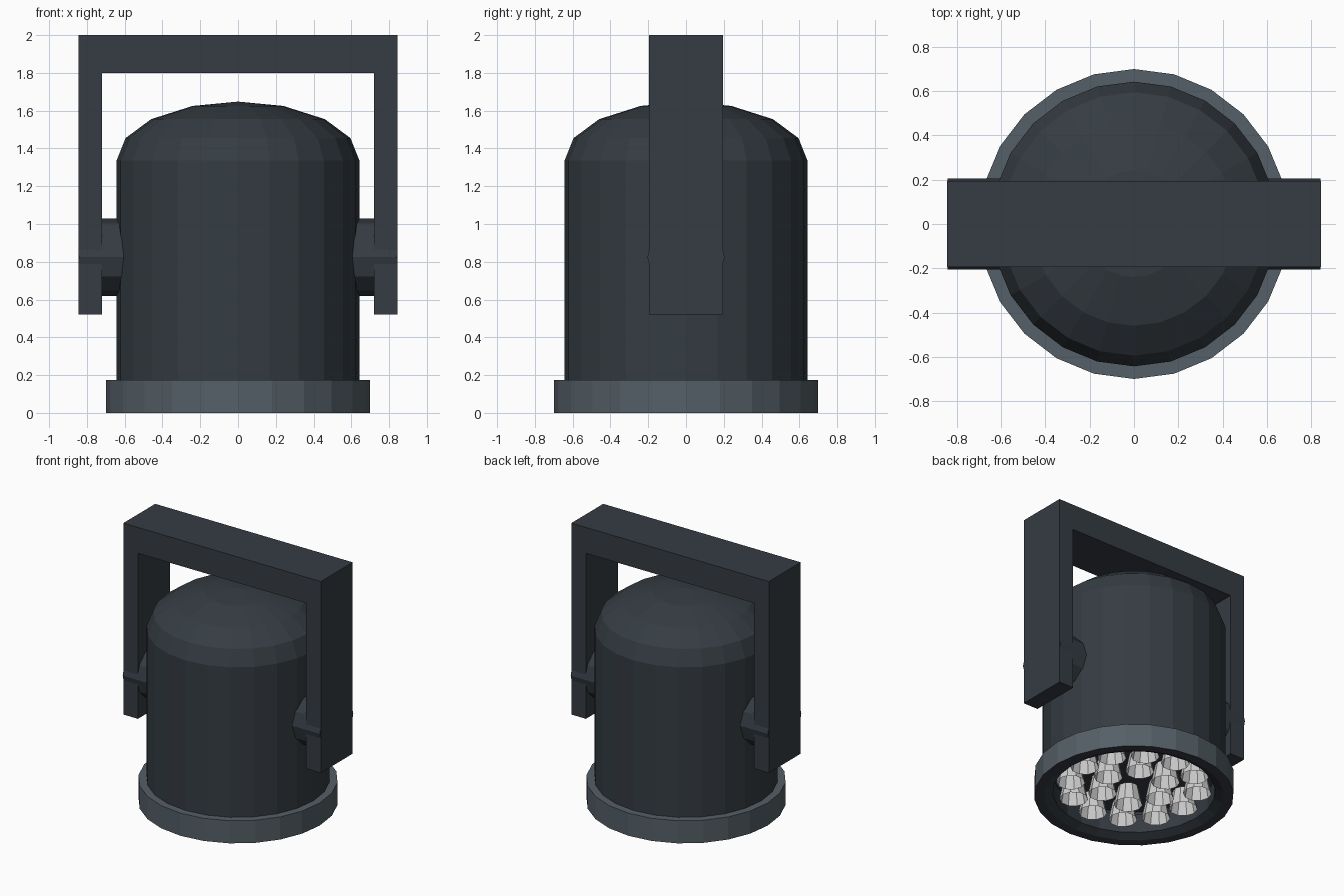
import bpy, bmesh
from math import cos, sin, pi

if "Cube" in bpy.data.objects:
    bpy.data.objects.remove(bpy.data.objects["Cube"])


def material(name, rgb):
    m = bpy.data.materials.new(name)
    m.diffuse_color = (*rgb, 1)
    m.use_nodes = True
    m.node_tree.nodes["Principled BSDF"].inputs["Base Color"].default_value = m.diffuse_color
    return m


DARK = material("dark_paint", (0.035, 0.045, 0.055))
TRIM = material("trim_paint", (0.09, 0.115, 0.135))
SILVER = material("reflector_silver", (0.6, 0.6, 0.6))


def finish(bm, name, mat, recalc=True):
    if recalc:
        bmesh.ops.recalc_face_normals(bm, faces=bm.faces)
    me = bpy.data.meshes.new(name)
    bm.to_mesh(me)
    bm.free()
    me.materials.append(mat)
    ob = bpy.data.objects.new(name, me)
    bpy.context.collection.objects.link(ob)
    return ob


def lathe(bm, profile, sides, cx=0, cy=0, closed=False):
    """Revolve (radius, z) points about a vertical axis at cx, cy."""
    rings = []
    for r, z in profile:
        if r == 0:
            rings.append([bm.verts.new((cx, cy, z))] * sides)
        else:
            rings.append([bm.verts.new((cx + r * cos(2 * pi * i / sides),
                                        cy + r * sin(2 * pi * i / sides), z))
                          for i in range(sides)])
    pairs = list(zip(rings, rings[1:]))
    if closed:
        pairs.append((rings[-1], rings[0]))
    for a, b in pairs:
        for i in range(sides):
            j = (i + 1) % sides
            bm.faces.new(dict.fromkeys((a[i], a[j], b[j], b[i])))


def prism(name, outline, axis_point, depth, mat):
    """Extrude a closed 2D outline along depth."""
    bm = bmesh.new()
    face = bm.faces.new([bm.verts.new(axis_point(u, v)) for u, v in outline])
    ext = bmesh.ops.extrude_face_region(bm, geom=[face])
    bmesh.ops.translate(bm, vec=depth,
                        verts=[v for v in ext["geom"] if isinstance(v, bmesh.types.BMVert)])
    return finish(bm, name, mat)


# Domed lamp housing, closed below by the recessed reflector plate
bm = bmesh.new()
lathe(bm, [(0, 0.21), (0.6, 0.21), (0.6, 0.15), (0.643, 0.15), (0.643, 1.335),
           (0.595, 1.455), (0.46, 1.555), (0.24, 1.625), (0, 1.648)], 24)
finish(bm, "lamp_housing", DARK)

# Front ring with a chamfered inner lip
bm = bmesh.new()
lathe(bm, [(0.63, 0.175), (0.7, 0.175), (0.7, 0), (0.63, 0), (0.57, 0.03), (0.57, 0.175)],
      24, closed=True)
ring = finish(bm, "front_ring", TRIM)
ring.data.materials.append(DARK)
for p in ring.data.polygons:
    if p.normal.z < -0.3 or p.center.xy.length < 0.59:
        p.material_index = 1

# Reflector cups: six inside, twelve outside
bm = bmesh.new()
for count, radius in ((6, 0.235), (12, 0.45)):
    for k in range(count):
        a = 2 * pi * k / count
        lathe(bm, [(0.1, 0.06), (0.072, 0.2), (0, 0.2), ], 10, radius * cos(a), radius * sin(a))
finish(bm, "reflector_cups", SILVER)

# Mounting yoke
prism("mounting_yoke",
      [(-0.845, 0.52), (-0.72, 0.52), (-0.72, 1.8), (0.72, 1.8), (0.72, 0.52),
       (0.845, 0.52), (0.845, 2), (-0.845, 2)],
      lambda u, v: (u, -0.195, v), (0, 0.39, 0), DARK)

# Pivot discs joining yoke and housing
circle = [(0.205 * cos(pi * i / 6), 0.825 + 0.205 * sin(pi * i / 6)) for i in range(12)]
for side, name in ((-1, "left_pivot"), (1, "right_pivot")):
    prism(name, circle, lambda u, v: (side * 0.56, u, v), (side * 0.283, 0, 0), DARK)
